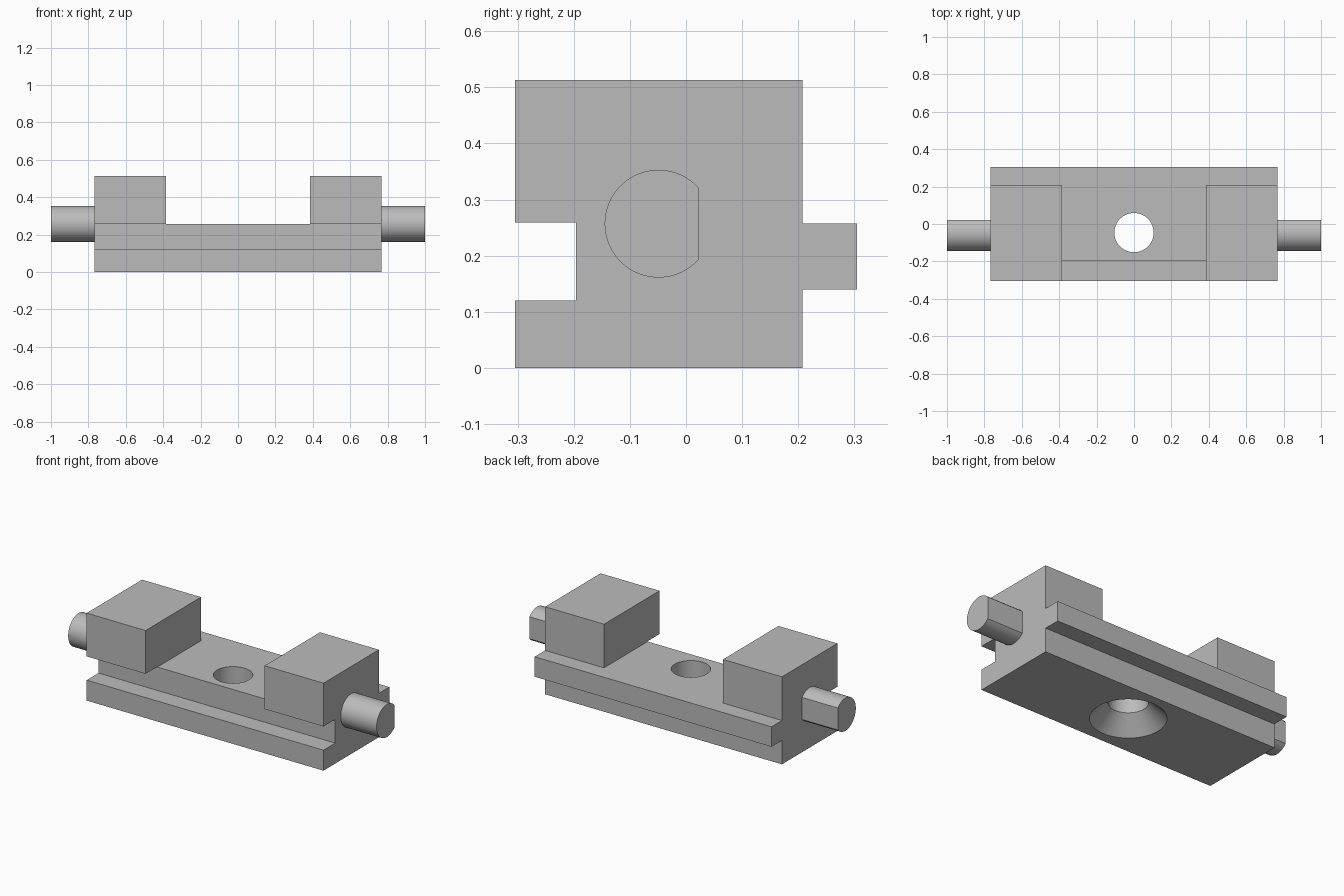
import bpy, bmesh, math
from mathutils import Matrix

cube = bpy.data.objects.get("Cube")
if cube:
    bpy.data.objects.remove(cube, do_unlink=True)

grey = bpy.data.materials.new("plain grey")
grey.use_nodes = True
colour = (0.5, 0.5, 0.5, 1)
grey.diffuse_color = colour
grey.node_tree.nodes["Principled BSDF"].inputs["Base Color"].default_value = colour


def add_object(name, bm):
    bmesh.ops.recalc_face_normals(bm, faces=bm.faces)
    mesh = bpy.data.meshes.new(name)
    bm.to_mesh(mesh)
    bm.free()
    mesh.materials.append(grey)
    obj = bpy.data.objects.new(name, mesh)
    bpy.context.collection.objects.link(obj)
    return obj


def extrude_x(name, profile, x0, x1):
    """Solid made by sweeping a (y, z) outline from x0 to x1."""
    bm = bmesh.new()
    face = bm.faces.new([bm.verts.new((x0, y, z)) for y, z in profile])
    swept = bmesh.ops.extrude_face_region(bm, geom=[face])["geom"]
    verts = [v for v in swept if isinstance(v, bmesh.types.BMVert)]
    bmesh.ops.translate(bm, verts=verts, vec=(x1 - x0, 0, 0))
    return add_object(name, bm)


def cone(name, r0, r1, z0, z1, y):
    bm = bmesh.new()
    bmesh.ops.create_cone(bm, cap_ends=True, segments=64, radius1=r0, radius2=r1,
                          depth=z1 - z0, matrix=Matrix.Translation((0, y, (z0 + z1) / 2)))
    return add_object(name, bm)


def cut(obj, cutter):
    mod = obj.modifiers.new("cut", "BOOLEAN")
    mod.operation, mod.solver, mod.object = "DIFFERENCE", "EXACT", cutter
    select(obj)
    bpy.ops.object.modifier_apply(modifier=mod.name)
    bpy.data.objects.remove(cutter, do_unlink=True)


def select(obj):
    bpy.ops.object.select_all(action="DESELECT")
    obj.select_set(True)
    bpy.context.view_layer.objects.active = obj


front, back, end, deck = -0.305, 0.208, 0.768, 0.257

# Body: block with a front groove and a matching back tongue
body = extrude_x("body", [
    (front, 0), (back, 0), (back, 0.14), (0.305, 0.14), (0.305, deck), (back, deck),
    (back, 0.513), (front, 0.513), (front, 0.259), (-0.196, 0.259),
    (-0.196, 0.12), (front, 0.12)], -end, end)

# Open middle between the two raised ends
cut(body, extrude_x("gap_cutter", [(-0.5, deck), (0.5, deck), (0.5, 0.7), (-0.5, 0.7)],
                    -0.386, 0.386))

# Countersunk hole through the middle
hole_y, hole_r, sink = -0.046, 0.105, 0.095
cut(body, cone("hole_cutter", hole_r, hole_r, -0.1, 0.4, hole_y))
cut(body, cone("countersink_cutter", hole_r + sink + 0.05, hole_r, -0.05, sink, hole_y))

# Round pegs with a flat on the back, one at each end
peg_r, peg_y, peg_z = 0.096, -0.049, 0.257
flat = math.acos(0.071 / peg_r)
arc = [flat + (2 * math.pi - 2 * flat) * i / 48 for i in range(49)]
outline = [(peg_y + peg_r * math.cos(a), peg_z + peg_r * math.sin(a)) for a in arc]
pegs = [extrude_x(name, outline, side * 0.72, side)
        for name, side in (("left_peg", 1), ("right_peg", -1))]

for obj in [body] + pegs:
    select(obj)
    bpy.ops.object.shade_smooth_by_angle(angle=math.radians(30))
